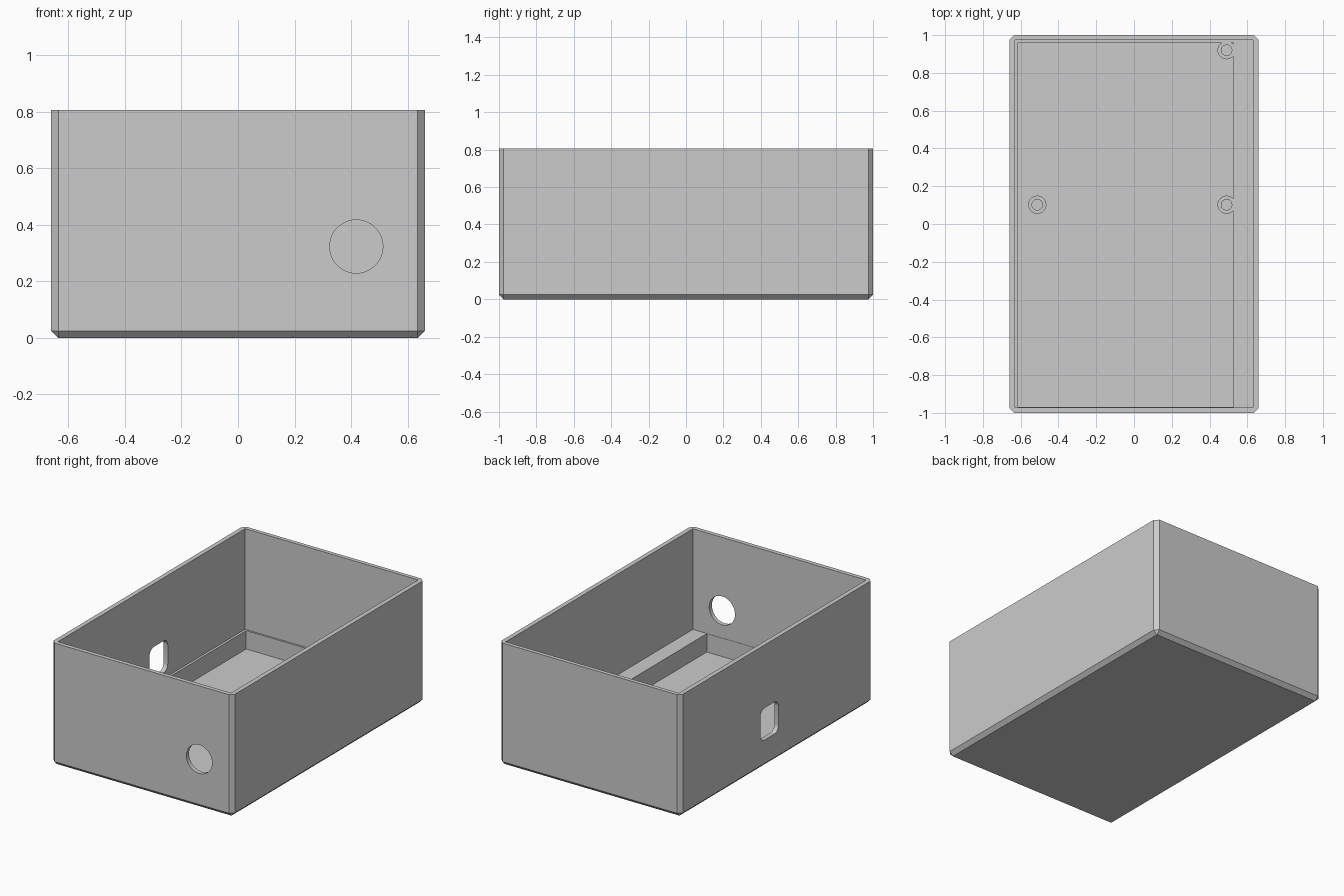
import bpy
import bmesh
from mathutils import Matrix, Vector

cube = bpy.data.objects.get("Cube")
if cube:
    bpy.data.objects.remove(cube, do_unlink=True)

WALL_HEIGHT, LEDGE_TOP, FLOOR_TOP = 0.805, 0.143, 0.022

grey = bpy.data.materials.new("plain_grey")
grey.use_nodes = True
grey.diffuse_color = (0.6, 0.6, 0.6, 1)
grey.node_tree.nodes["Principled BSDF"].inputs["Base Color"].default_value = grey.diffuse_color


def finish(name, bm):
    bmesh.ops.recalc_face_normals(bm, faces=bm.faces)
    mesh = bpy.data.meshes.new(name)
    bm.to_mesh(mesh)
    bm.free()
    mesh.materials.append(grey)
    obj = bpy.data.objects.new(name, mesh)
    bpy.context.collection.objects.link(obj)
    return obj


def box(name, low, high, bevel=0, segments=1, pick=None):
    """Box between two corners, with bevels on the edges that pick accepts."""
    low, high = Vector(low), Vector(high)
    bm = bmesh.new()
    bmesh.ops.create_cube(bm, size=1)
    size = high - low
    for v in bm.verts:
        v.co = Vector(c * s for c, s in zip(v.co, size)) + (low + high) / 2
    if pick:
        edges = [e for e in bm.edges if pick(*(v.co for v in e.verts))]
        bmesh.ops.bevel(bm, geom=edges, offset=bevel, segments=segments,
                        profile=0.5, affect='EDGES')
    return finish(name, bm)


def cylinder(name, centre, radius, depth, axis='Z'):
    bm = bmesh.new()
    turn = Matrix.Rotation(1.5707963, 4, 'X') if axis == 'Y' else Matrix()
    bmesh.ops.create_cone(bm, cap_ends=True, segments=48, radius1=radius, radius2=radius,
                          depth=depth, matrix=Matrix.Translation(centre) @ turn)
    return finish(name, bm)


def combine(target, tool, operation):
    tool.hide_render = True
    mod = target.modifiers.new(tool.name, 'BOOLEAN')
    mod.operation, mod.solver, mod.object = operation, 'EXACT', tool
    bpy.context.view_layer.objects.active = target
    bpy.ops.object.modifier_apply(modifier=mod.name)
    bpy.data.objects.remove(tool, do_unlink=True)


# Outer block, chamfered everywhere except around the open top
body = box("enclosure_body", (-0.66, -1, 0), (0.66, 1, WALL_HEIGHT), 0.025, 1,
           lambda a, b: min(a.z, b.z) < 0.01)

# Recessed floor, leaving narrow ledges at the left and back and a wide one at the right
combine(body, box("floor_pocket", (-0.614, -0.97, FLOOR_TOP), (0.528, 0.962, 1)), 'DIFFERENCE')

# Screw posts, trimmed level with the ledge by the main cavity
posts = [(0.49, 0.92), (0.49, 0.102), (-0.512, 0.102)]
for x, y in posts:
    combine(body, cylinder("screw_post", (x, y, 0.16), 0.048, 0.3), 'UNION')
combine(body, box("main_cavity", (-0.63, -0.972, LEDGE_TOP), (0.63, 0.974, 1)), 'DIFFERENCE')
for x, y in posts:
    combine(body, cylinder("screw_hole", (x, y, FLOOR_TOP + 0.15), 0.028, 0.3), 'DIFFERENCE')

# Round cable opening in the front wall
combine(body, cylinder("cable_opening", (0.418, -1, 0.323), 0.094, 0.2, 'Y'), 'DIFFERENCE')

# Rounded socket opening in the side wall
combine(body, box("socket_opening", (-0.75, -0.02, 0.18), (-0.58, 0.17, 0.39), 0.045, 6,
                  lambda a, b: abs(a.x - b.x) > 0.01), 'DIFFERENCE')

bpy.ops.object.select_all(action='DESELECT')
body.select_set(True)
bpy.context.view_layer.objects.active = body
bpy.ops.object.shade_smooth_by_angle(angle=0.5)
